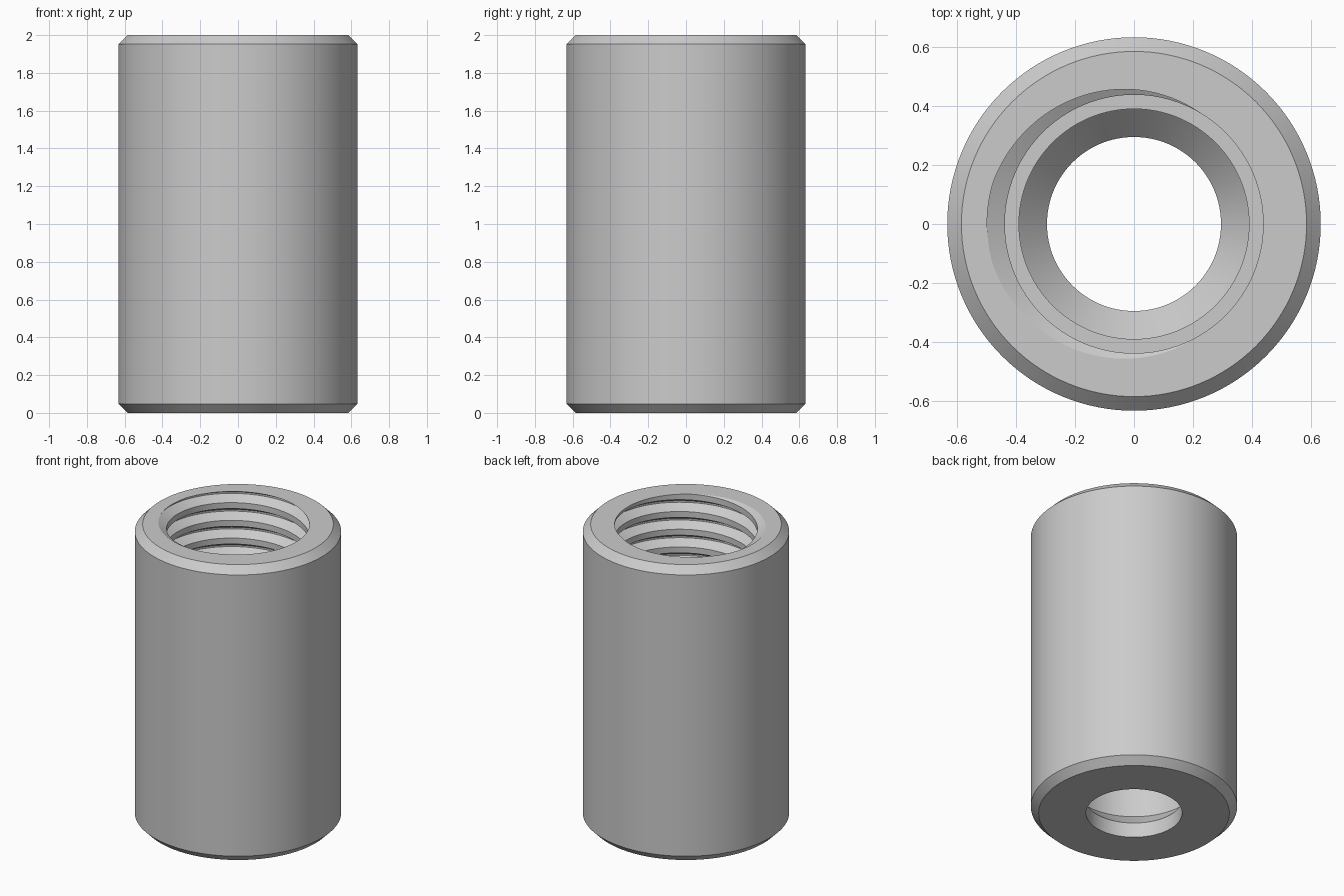
import bpy, bmesh
from math import pi, tau, cos, sin, tan, radians, ceil

if "Cube" in bpy.data.objects:
    bpy.data.objects.remove(bpy.data.objects["Cube"], do_unlink=True)

SEGMENTS = 128
HEIGHT, OUTER, CHAMFER = 2.0, 0.633, 0.048
HOLE, SEAT = 0.295, 0.39            # small hole and top of its conical seat
CREST, ROOT = 0.438, 0.498          # thread radii
PITCH, LEDGE = 0.12, 0.45           # thread spacing and lowest thread height
HALF_GROOVE = PITCH / 3
HALF_ROOT = HALF_GROOVE - (ROOT - CREST) * tan(radians(30))


def thread_radius(offset):
    """Bore radius at a height offset from the nearest groove centre."""
    d = abs((offset + PITCH / 2) % PITCH - PITCH / 2)
    t = (HALF_GROOVE - d) / (HALF_GROOVE - HALF_ROOT)
    return CREST + (ROOT - CREST) * min(max(t, 0), 1)


def section(angle):
    """Closed (radius, height) outline of the wall at one angle."""
    # conical seat and inner ledge
    points = [(HOLE, 0), (HOLE, 0.1), (SEAT, 0.2), (SEAT, LEDGE)]
    # right-handed thread, trimmed by the ledge and the top face
    start = HEIGHT + PITCH * (angle - pi) / tau
    turns = ceil((HEIGHT - LEDGE) / PITCH) + 2
    for k in range(-turns, 3):
        centre = start + k * PITCH
        for knot in (-HALF_GROOVE, -HALF_ROOT, HALF_ROOT, HALF_GROOVE):
            z = min(max(centre + knot, LEDGE), HEIGHT)
            points.append((thread_radius(z - start), z))
    # chamfered outside
    rim = OUTER - CHAMFER
    points += [(rim, HEIGHT), (OUTER, HEIGHT - CHAMFER), (OUTER, CHAMFER), (rim, 0)]
    return points


# sweep the section around the axis
bm = bmesh.new()
columns = []
for i in range(SEGMENTS + 1):
    a = tau * i / SEGMENTS
    columns.append([bm.verts.new((r * cos(a), r * sin(a), z)) for r, z in section(a)])
for here, there in zip(columns, columns[1:]):
    for j in range(len(here)):
        n = (j + 1) % len(here)
        bm.faces.new((here[j], here[n], there[n], there[j]))
bmesh.ops.remove_doubles(bm, verts=bm.verts, dist=0.00005)
bmesh.ops.dissolve_degenerate(bm, edges=bm.edges, dist=0.00005)
bmesh.ops.recalc_face_normals(bm, faces=bm.faces)

mesh = bpy.data.meshes.new("threaded_sleeve")
bm.to_mesh(mesh)
bm.free()
sleeve = bpy.data.objects.new("threaded_sleeve", mesh)
bpy.context.collection.objects.link(sleeve)

# plain steel grey
steel = bpy.data.materials.new("steel_grey")
steel.use_nodes = True
grey = (0.6, 0.6, 0.6, 1)
steel.diffuse_color = grey
steel.node_tree.nodes["Principled BSDF"].inputs["Base Color"].default_value = grey
mesh.materials.append(steel)

# smooth curves, crisp edges
bpy.ops.object.select_all(action="DESELECT")
sleeve.select_set(True)
bpy.context.view_layer.objects.active = sleeve
bpy.ops.object.shade_smooth_by_angle(angle=radians(25))
